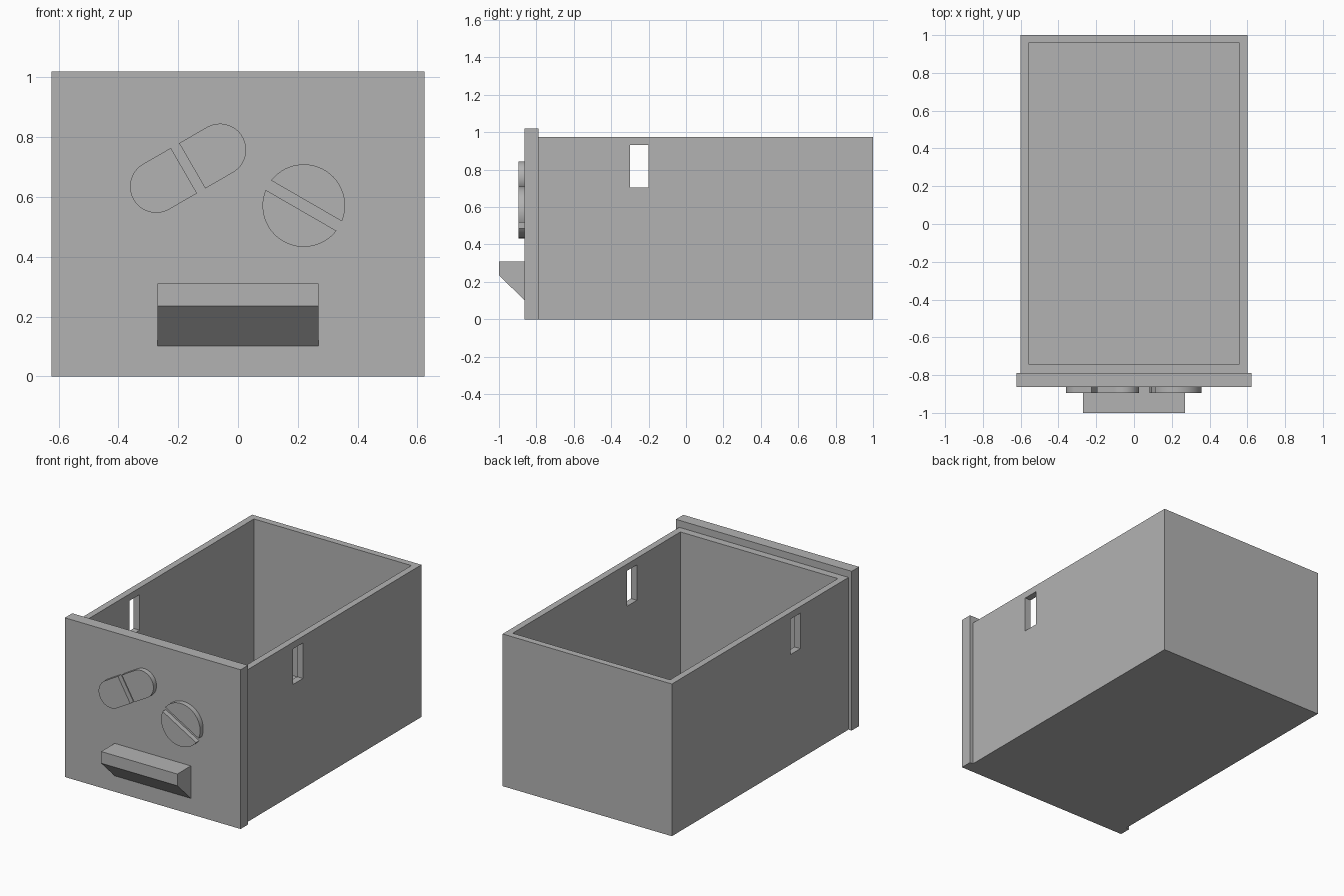
import bpy, bmesh, math
from mathutils import Matrix, Vector

default = bpy.data.objects.get("Cube")
if default:
    bpy.data.objects.remove(default, do_unlink=True)

gray = bpy.data.materials.new("plain_gray")
gray.use_nodes = True
COLOR = (0.45, 0.45, 0.45, 1)
gray.diffuse_color = COLOR
gray.node_tree.nodes["Principled BSDF"].inputs["Base Color"].default_value = COLOR

PANEL_FRONT, PANEL_BACK = -0.863, -0.788


def finish(name, bm):
    bmesh.ops.recalc_face_normals(bm, faces=bm.faces)
    mesh = bpy.data.meshes.new(name)
    bm.to_mesh(mesh)
    bm.free()
    mesh.materials.append(gray)
    obj = bpy.data.objects.new(name, mesh)
    bpy.context.collection.objects.link(obj)
    return obj


def box(name, low, high):
    low, high = Vector(low), Vector(high)
    bm = bmesh.new()
    bmesh.ops.create_cube(bm, size=1, matrix=Matrix.Translation((low + high) / 2)
                          @ Matrix.Diagonal((high - low).to_4d()))
    return finish(name, bm)


def prism(name, outline, offset):
    """Extrude a closed outline of 3D points along an offset."""
    bm = bmesh.new()
    face = bm.faces.new([bm.verts.new(p) for p in outline])
    ext = bmesh.ops.extrude_face_region(bm, geom=[face])
    bmesh.ops.translate(bm, vec=offset, verts=[g for g in ext["geom"]
                                               if isinstance(g, bmesh.types.BMVert)])
    return finish(name, bm)


def cut(target, cutter):
    mod = target.modifiers.new("cut", 'BOOLEAN')
    mod.operation, mod.solver, mod.object = 'DIFFERENCE', 'EXACT', cutter
    bpy.context.view_layer.objects.active = target
    bpy.ops.object.modifier_apply(modifier=mod.name)
    bpy.data.objects.remove(cutter, do_unlink=True)


# Open drawer body with a slot through both side walls
body = box("drawer_body", (-0.6, PANEL_BACK, 0), (0.6, 1, 0.975))
cut(body, box("cavity_cutter", (-0.558, -0.74, 0.045), (0.558, 0.958, 1.2)))
cut(body, box("slot_cutter", (-1, -0.3, 0.705), (1, -0.2, 0.932)))

# Front panel and wedge-shaped pull
box("front_panel", (-0.623, PANEL_FRONT, 0), (0.623, PANEL_BACK, 1.02))
pull = [(PANEL_FRONT, 0.31), (-1, 0.31), (-1, 0.235), (PANEL_FRONT, 0.102)]
prism("pull_handle", [(-0.27, y, z) for y, z in pull], (0.54, 0, 0))


def half_emblem(name, center, tilt, radius, gap, reach):
    """Round-ended half of a raised emblem, with its flat side at the gap."""
    start = math.acos(max(0, gap - reach) / radius)
    points = [(reach + radius * math.cos(a), radius * math.sin(a))
              for a in (start * (i / 16 - 1) for i in range(33))]
    if reach > gap:
        points = [(gap, -radius)] + points + [(gap, radius)]
    c, s = math.cos(tilt), math.sin(tilt)
    outline = [(center[0] + u * c - v * s, PANEL_FRONT, center[1] + u * s + v * c)
               for u, v in points]
    obj = prism(name, outline, (0, -0.032, 0))
    bpy.ops.object.select_all(action='DESELECT')
    obj.select_set(True)
    bpy.context.view_layer.objects.active = obj
    bpy.ops.object.shade_smooth_by_angle(angle=math.radians(30))


# Raised capsule and round tablet, each split in two
for side, turn in (("first", 0), ("second", math.pi)):
    half_emblem(side + "_capsule_half", (-0.167, 0.696), math.radians(30) + turn,
                0.0875, 0.016, 0.123)
    half_emblem(side + "_tablet_half", (0.22, 0.571), math.radians(60) + turn,
                0.138, 0.0183, 0)
